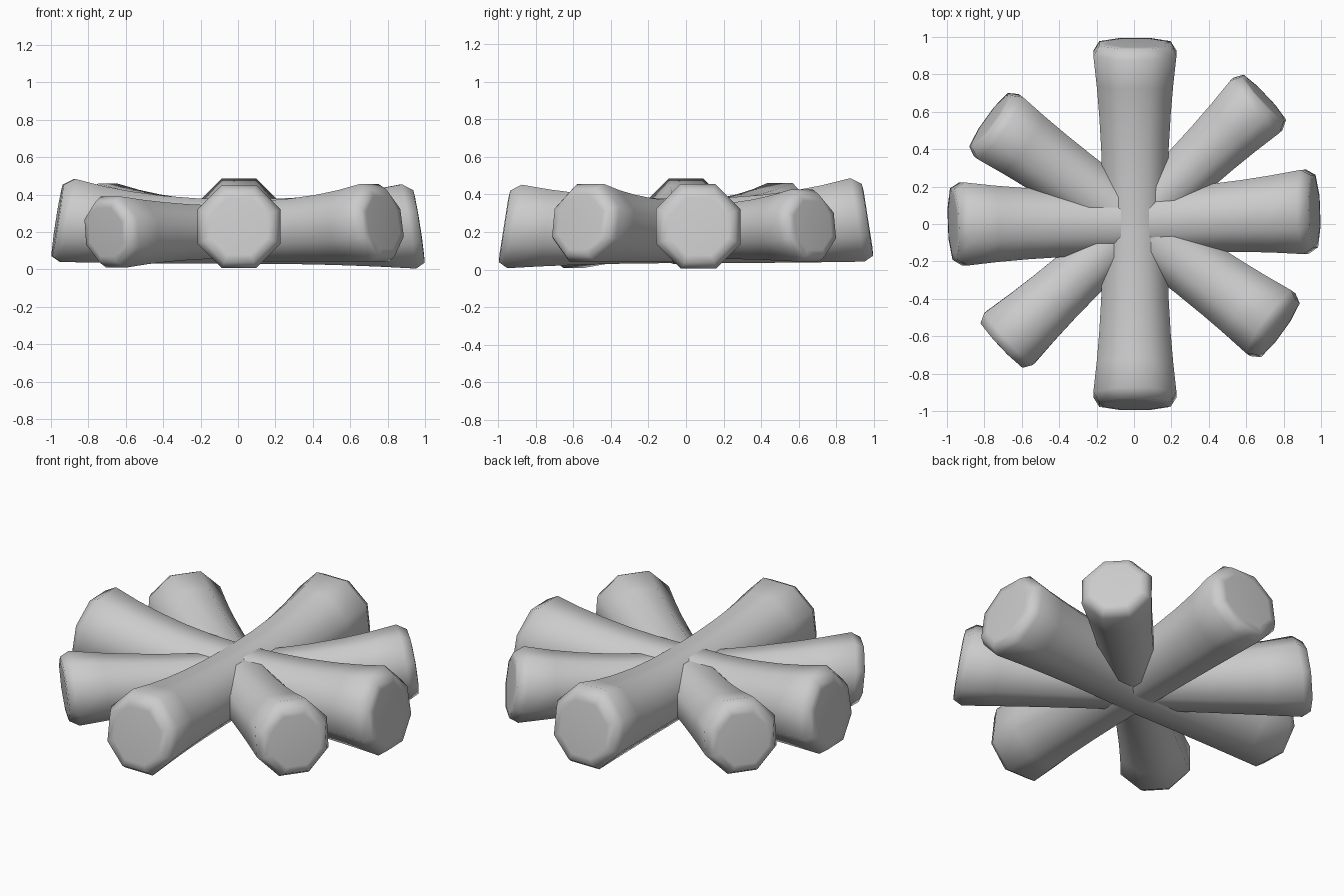
import bpy, bmesh
from math import cos, sin, pi
from mathutils import Vector

if "Cube" in bpy.data.objects:
    bpy.data.objects.remove(bpy.data.objects["Cube"])

CAP = 0.053  # length of the chamfer at each log end


def ring(bm, centre, axis, side, r, tilt):
    """Flat-topped octagon across the log, leaned along its axis."""
    verts = []
    for i in range(8):
        a = pi / 8 + i * pi / 4
        u, v = r / cos(pi / 8) * cos(a), r / cos(pi / 8) * sin(a)
        verts.append(bm.verts.new(centre + side * u + Vector((0, 0, v)) - axis * (tilt * v)))
    return verts


def half_rings(bm, mid, waist, end, axis, side):
    """Rings from just off the middle out to the capped end."""
    x, y, z, r, tilt = end
    tip = Vector((x, y, z))
    out = (tip - mid)
    out.z = 0
    out.normalize()
    rings = []
    for s in (0.25, 0.45, 0.65, 0.82, 1.0):
        c = mid.lerp(tip, s)
        c.z = mid.z + (z - mid.z) * s ** 2.2
        rings.append(ring(bm, c, out, side, waist + (r - waist) * s ** 2.2, tilt * s ** 1.5))
    c = tip + out * CAP
    rings.append(ring(bm, c, out, side, r * 0.86, tilt * 0.92))
    rings.append(ring(bm, c + out * 0.004, out, side, r * 0.68, tilt * 0.92))
    return rings


def log(name, mid, waist, start, end):
    bm = bmesh.new()
    mid = Vector(mid)
    axis = Vector((end[0] - start[0], end[1] - start[1], 0)).normalized()
    side = axis.cross(Vector((0, 0, 1)))
    rings = half_rings(bm, mid, waist, start, axis, side)[::-1]
    rings.append(ring(bm, mid, axis, side, waist, 0))
    rings += half_rings(bm, mid, waist, end, axis, side)
    for a, b in zip(rings, rings[1:]):
        for i in range(8):
            j = (i + 1) % 8
            bm.faces.new((a[i], a[j], b[j], b[i]))
    bm.faces.new(rings[0])
    bm.faces.new(rings[-1])
    bmesh.ops.recalc_face_normals(bm, faces=bm.faces[:])
    for f in bm.faces:
        f.smooth = True
    me = bpy.data.meshes.new(name)
    bm.to_mesh(me)
    bm.free()
    bpy.context.collection.objects.link(bpy.data.objects.new(name, me))


# Straight crossing logs: each end is (x, y, z, radius, cap lean)
log("front_to_back_log", (0.005, 0, 0.207), 0.172,
    (0.005, -0.912, 0.23, 0.222, 0.17), (0.005, 0.912, 0.265, 0.222, 0.17))
log("left_to_right_log", (0, 0.005, 0.203), 0.172,
    (-0.912, 0, 0.262, 0.222, 0.17), (0.912, 0.065, 0.23, 0.225, 0.17))

# Diagonal logs
log("diagonal_log_a", (0, 0, 0.203), 0.16,
    (-0.725, 0.52, 0.255, 0.205, 0.17), (0.73, -0.53, 0.25, 0.207, 0.17))
log("diagonal_log_b", (0, 0, 0.2), 0.14,
    (-0.665, -0.61, 0.2, 0.19, -0.1), (0.655, 0.635, 0.235, 0.192, 0.14))
